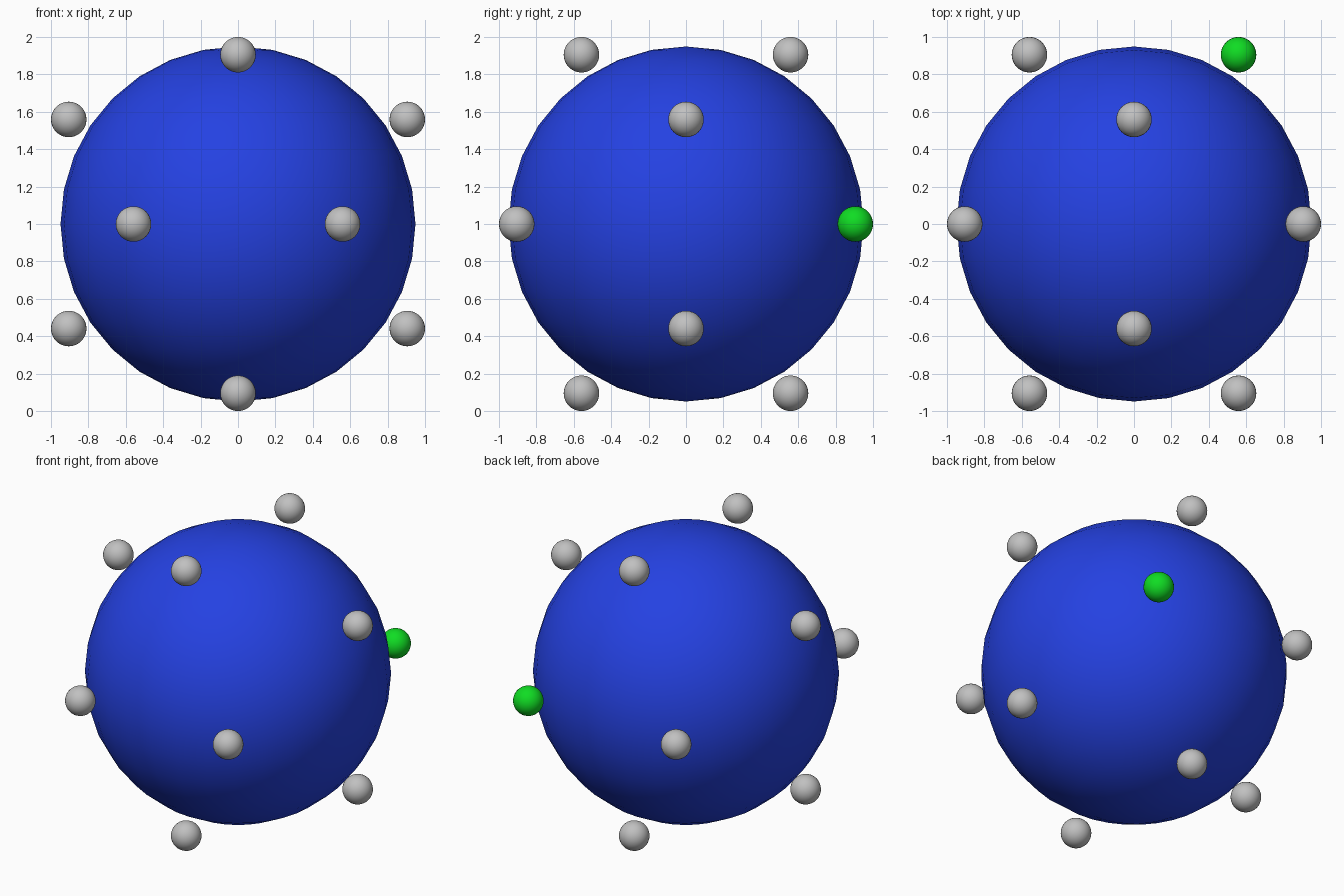
import bpy

if "Cube" in bpy.data.objects:
    bpy.data.objects.remove(bpy.data.objects["Cube"])

CENTRE_Z = 1.0
SHORT, LONG = 0.559, 0.905   # golden-ratio rectangle half sides
CORE_R, BALL_R = 0.949, 0.095


def material(name, rgb):
    m = bpy.data.materials.new(name)
    m.diffuse_color = (*rgb, 1.0)
    m.use_nodes = True
    m.node_tree.nodes["Principled BSDF"].inputs["Base Color"].default_value = m.diffuse_color
    return m


blue = material("blue", (0.018, 0.053, 0.76))
grey = material("light grey", (0.53, 0.53, 0.53))
green = material("green", (0.005, 0.72, 0.017))


def ball(name, pos, radius, mat):
    x, y, z = pos
    bpy.ops.mesh.primitive_uv_sphere_add(segments=32, ring_count=16, radius=radius,
                                         location=(x, y, z + CENTRE_Z))
    ob = bpy.context.object
    ob.name = name
    bpy.ops.object.shade_smooth()
    ob.data.materials.append(mat)


# large central sphere
ball("core_sphere", (0, 0, 0), CORE_R, blue)

# twelve small balls at the corners of an icosahedron, one of them green
for a in (-1, 1):
    for b in (-1, 1):
        s, l = a * SHORT, b * LONG
        marked = a == 1 and b == 1
        ball("marker_ball" if marked else "side_ball", (s, l, 0), BALL_R,
             green if marked else grey)
        ball("upright_ball", (l, 0, s), BALL_R, grey)
        ball("pole_ball", (0, s, l), BALL_R, grey)
